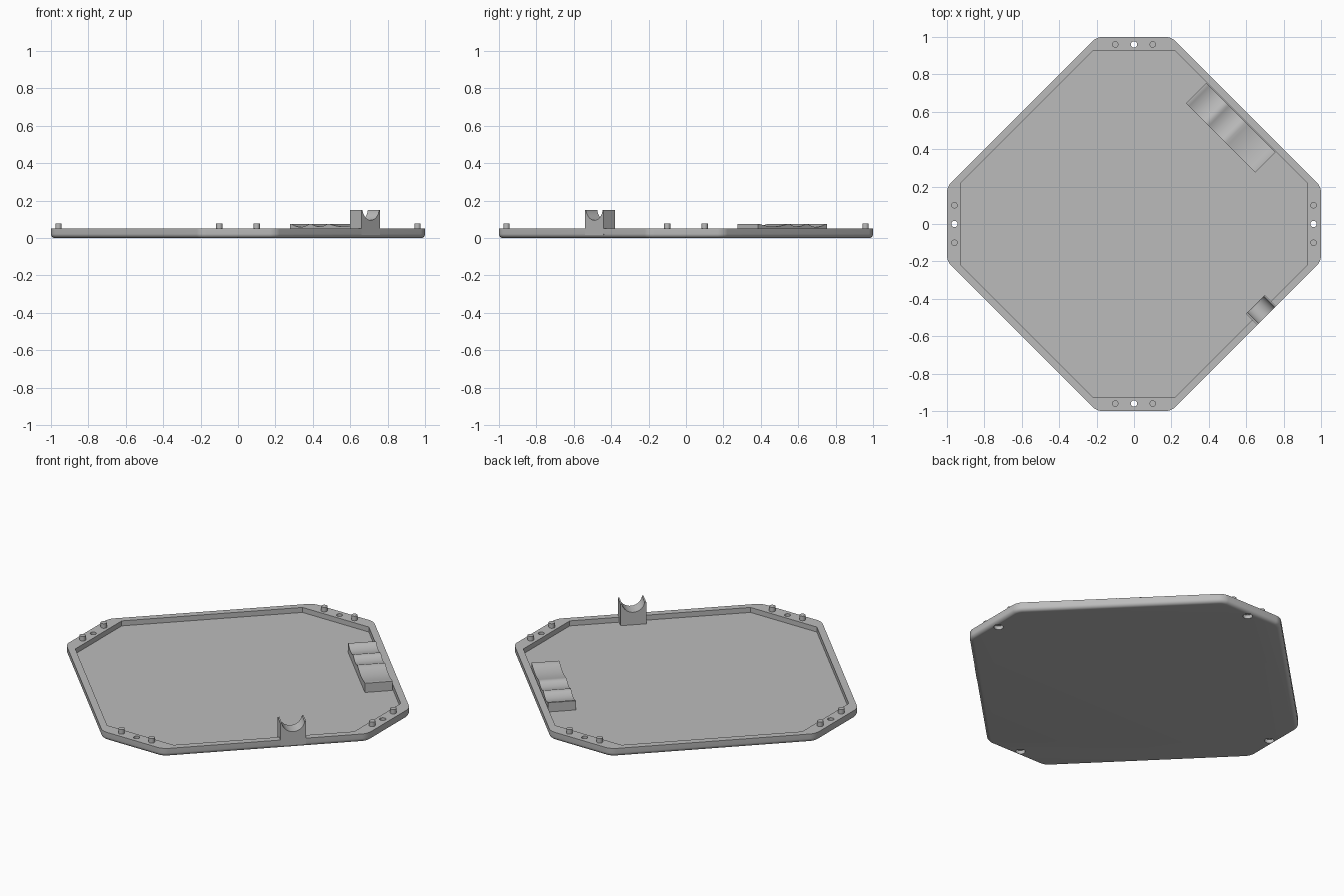
import bpy, bmesh, math
from mathutils import Matrix, Vector

cube = bpy.data.objects.get("Cube")
if cube:
    bpy.data.objects.remove(cube, do_unlink=True)

grey = bpy.data.materials.new("grey plastic")
grey.use_nodes = True
COLOR = (0.5, 0.5, 0.5, 1)
grey.diffuse_color = COLOR
grey.node_tree.nodes["Principled BSDF"].inputs["Base Color"].default_value = COLOR


def finish(name, bm):
    """Turn a bmesh into a named object."""
    bmesh.ops.recalc_face_normals(bm, faces=bm.faces)
    mesh = bpy.data.meshes.new(name)
    bm.to_mesh(mesh)
    bm.free()
    mesh.materials.append(grey)
    obj = bpy.data.objects.new(name, mesh)
    bpy.context.collection.objects.link(obj)
    return obj


def extrude(bm, points, direction):
    """Extrude a closed outline of 3D points into a solid."""
    face = bm.faces.new([bm.verts.new(p) for p in points])
    moved = bmesh.ops.extrude_face_region(bm, geom=[face])["geom"]
    verts = [v for v in moved if isinstance(v, bmesh.types.BMVert)]
    bmesh.ops.translate(bm, verts=verts, vec=direction)


def octagon(reach, total, z):
    """Clipped square: flats at +-reach, diagonals on |x| + |y| = total."""
    a, b = reach, total - reach
    quarter = [Vector((a, -b, z)), Vector((a, b, z))]
    return [Matrix.Rotation(math.radians(90 * i), 3, 'Z') @ p
            for i in range(4) for p in quarter]


def cylinder(bm, x, y, z0, z1, r):
    bmesh.ops.create_cone(bm, cap_ends=True, segments=32, radius1=r, radius2=r,
                          depth=z1 - z0,
                          matrix=Matrix.Translation((x, y, (z0 + z1) / 2)))


def select_only(obj):
    bpy.ops.object.select_all(action='DESELECT')
    obj.select_set(True)
    bpy.context.view_layer.objects.active = obj


def smooth(obj):
    select_only(obj)
    bpy.ops.object.shade_smooth_by_angle(angle=math.radians(30))


def cut(obj, cutter):
    mod = obj.modifiers.new("cut", 'BOOLEAN')
    mod.operation = 'DIFFERENCE'
    mod.solver = 'EXACT'
    mod.object = cutter
    select_only(obj)
    bpy.ops.object.modifier_apply(modifier=mod.name)
    bpy.data.objects.remove(cutter, do_unlink=True)


RIM, FLOOR, BOLT = 0.05, 0.02, 0.96

# Tray body with rounded corners and a rounded underside
bm = bmesh.new()
extrude(bm, octagon(1.0, 1.2, 0), (0, 0, RIM))
upright = [e for e in bm.edges if abs(e.verts[0].co.z - e.verts[1].co.z) > 0.01]
bmesh.ops.bevel(bm, geom=upright, offset=0.03, segments=6, profile=0.5,
                affect='EDGES')
under = [e for e in bm.edges if all(v.co.z < 0.001 for v in e.verts)]
bmesh.ops.bevel(bm, geom=under, offset=0.022, segments=6, profile=0.5,
                affect='EDGES')
tray = finish("tray", bm)

# Recessed floor
bm = bmesh.new()
extrude(bm, octagon(0.925, 1.145, FLOOR), (0, 0, 0.1))
cut(tray, finish("pocket_cutter", bm))

# Screw holes and their wider seats underneath
sides = [(1, 0), (0, 1), (-1, 0), (0, -1)]
for name, z0, z1, r in (("hole_cutter", -0.05, 0.1, 0.017),
                        ("seat_cutter", -0.05, 0.022, 0.026)):
    bm = bmesh.new()
    for sx, sy in sides:
        cylinder(bm, sx * BOLT, sy * BOLT, z0, z1, r)
    cut(tray, finish(name, bm))
smooth(tray)

# Locating pegs, a pair on each short side
bm = bmesh.new()
for sx, sy in sides:
    for s in (-0.1, 0.1):
        cylinder(bm, sx * BOLT + s * sy, sy * BOLT + s * sx, RIM - 0.01, 0.077, 0.017)
smooth(finish("locating_pegs", bm))

ALONG = Vector((1, -1, 0)).normalized()
ACROSS = Vector((1, 1, 0)).normalized()
UP = Vector((0, 0, 1))

# Cradle: upright block with a half-round notch
half, top, radius, centre = 0.071, 0.15, 0.063, 0.158
lip = math.asin((top - centre) / radius)
profile = [(-half, FLOOR - 0.005), (half, FLOOR - 0.005), (half, top)]
for i in range(25):
    a = lip - (math.pi + 2 * lip) * i / 24
    profile.append((radius * math.cos(a), centre + radius * math.sin(a)))
profile.append((-half, top))
bm = bmesh.new()
origin = Vector((0.65, -0.43, 0))
extrude(bm, [origin + ACROSS * u + UP * z for u, z in profile], ALONG * 0.085)
smooth(finish("cradle", bm))

# Rest: low block with three shallow scooped grooves
length, top = 0.523, 0.075
profile = [(length, FLOOR - 0.005), (0, FLOOR - 0.005), (0, top)]
for start, end, depth in ((0.02, 0.28, 0.016), (0.31, 0.54, 0.014), (0.57, 0.97, 0.014)):
    for i in range(13):
        t = i / 12
        u = (start + (end - start) * t) * length
        profile.append((u, top - depth * 4 * t * (1 - t)))
profile.append((length, top))
bm = bmesh.new()
origin = Vector((0.278, 0.646, 0))
extrude(bm, [origin + ALONG * u + UP * z for u, z in profile], ACROSS * 0.153)
smooth(finish("grooved_rest", bm))
